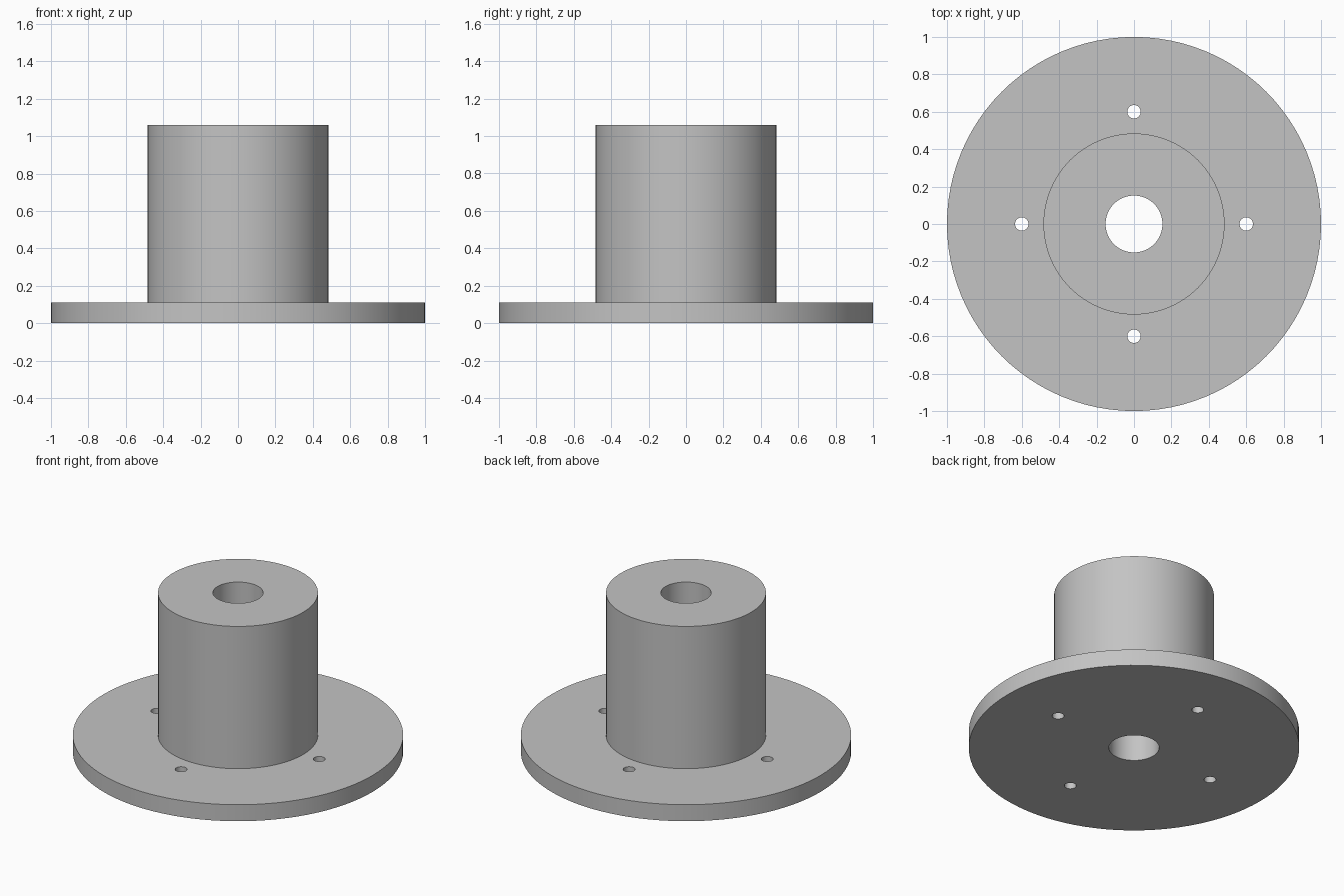
import bpy, bmesh, math
from mathutils import Matrix, Vector

cube = bpy.data.objects.get("Cube")
if cube:
    bpy.data.objects.remove(cube, do_unlink=True)

FLANGE_R, FLANGE_H = 1.0, 0.11
HUB_R, TOP = 0.484, 1.06
BORE_R = 0.152
BOLT_R, BOLT_CIRCLE = 0.036, 0.6

grey = bpy.data.materials.new("plain grey")
grey.use_nodes = True
colour = (0.55, 0.55, 0.55, 1)
grey.diffuse_color = colour
grey.node_tree.nodes["Principled BSDF"].inputs["Base Color"].default_value = colour


def add_object(name, bm):
    mesh = bpy.data.meshes.new(name)
    bmesh.ops.recalc_face_normals(bm, faces=bm.faces)
    bm.to_mesh(mesh)
    bm.free()
    mesh.materials.append(grey)
    obj = bpy.data.objects.new(name, mesh)
    bpy.context.collection.objects.link(obj)
    return obj


# Flange, hub and bore turned from one closed profile
bm = bmesh.new()
profile = [(BORE_R, 0), (FLANGE_R, 0), (FLANGE_R, FLANGE_H),
           (HUB_R, FLANGE_H), (HUB_R, TOP), (BORE_R, TOP)]
verts = [bm.verts.new((r, 0, z)) for r, z in profile]
edges = [bm.edges.new((v, verts[i - 1])) for i, v in enumerate(verts)]
bmesh.ops.spin(bm, geom=verts + edges, cent=(0, 0, 0), axis=(0, 0, 1),
               angle=math.tau, steps=96, use_merge=True)
bmesh.ops.remove_doubles(bm, verts=bm.verts, dist=1e-5)
flanged_hub = add_object("flanged_hub", bm)

# Four bolt holes through the flange
bm = bmesh.new()
for i in range(4):
    turn = Matrix.Rotation(i * math.pi / 2, 4, "Z")
    place = Matrix.Translation(Vector((BOLT_CIRCLE, 0, FLANGE_H / 2)))
    bmesh.ops.create_cone(bm, cap_ends=True, segments=32, radius1=BOLT_R,
                          radius2=BOLT_R, depth=FLANGE_H * 3, matrix=turn @ place)
cutter = add_object("bolt_hole_cutter", bm)
cutter.hide_render = True

drill = flanged_hub.modifiers.new("bolt holes", "BOOLEAN")
drill.operation = "DIFFERENCE"
drill.solver = "EXACT"
drill.object = cutter

bpy.ops.object.select_all(action="DESELECT")
bpy.context.view_layer.objects.active = flanged_hub
flanged_hub.select_set(True)
bpy.ops.object.modifier_apply(modifier=drill.name)
bpy.data.objects.remove(cutter, do_unlink=True)

# Round walls smooth, rims sharp
bpy.ops.object.shade_smooth_by_angle(angle=math.radians(30))
